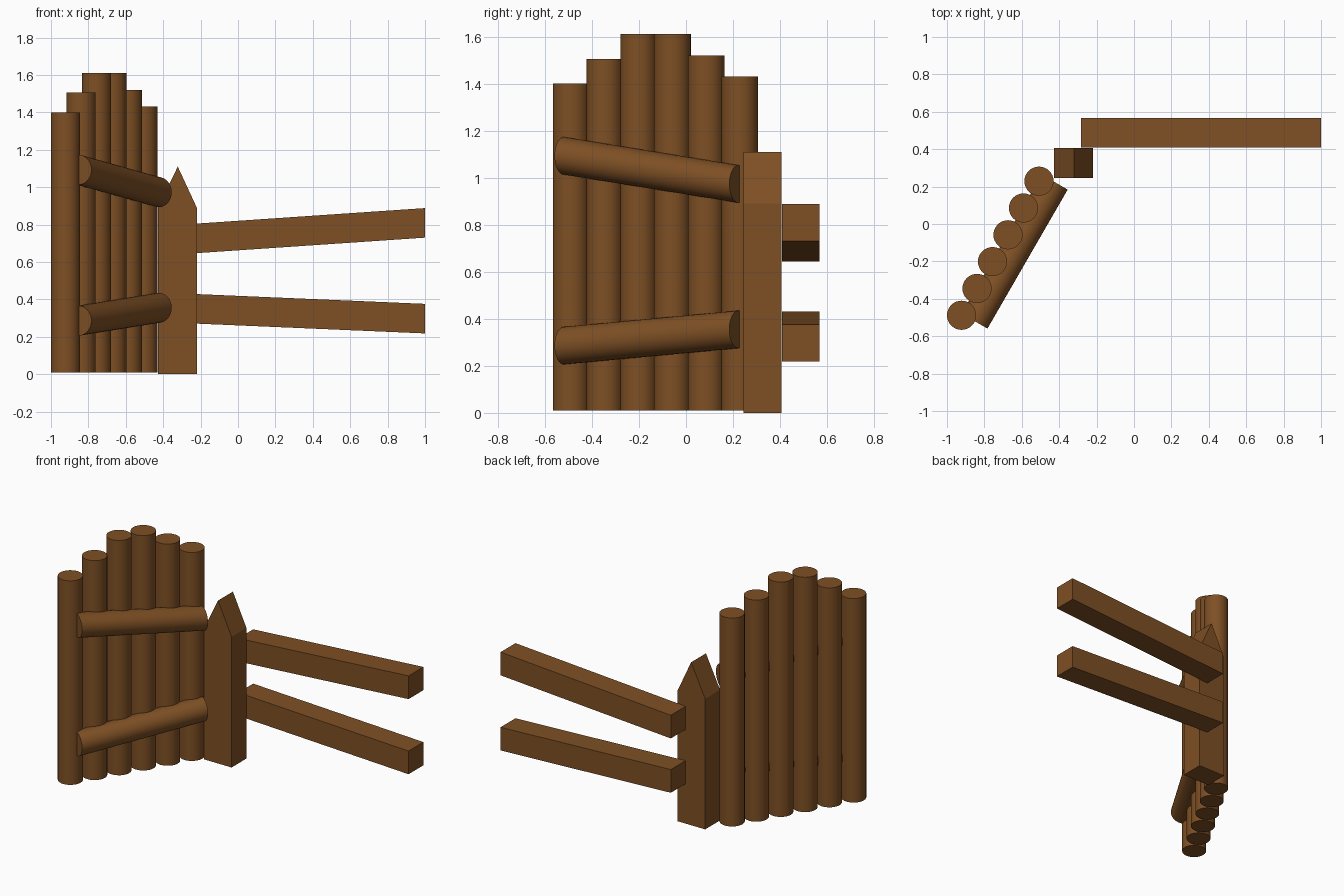
import bpy, bmesh, math
from mathutils import Vector

if "Cube" in bpy.data.objects:
    bpy.data.objects.remove(bpy.data.objects["Cube"])

wood = bpy.data.materials.new("brown wood")
wood.diffuse_color = (0.21, 0.08, 0.018, 1)
wood.use_nodes = True
wood.node_tree.nodes["Principled BSDF"].inputs["Base Color"].default_value = wood.diffuse_color


def loft(name, ring_a, ring_b, smooth=False):
    """Closed prism between two matching rings of points."""
    bm = bmesh.new()
    a = [bm.verts.new(p) for p in ring_a]
    b = [bm.verts.new(p) for p in ring_b]
    n = len(a)
    for i in range(n):
        j = (i + 1) % n
        bm.faces.new((a[i], a[j], b[j], b[i]))
    bm.faces.new(a[::-1])
    bm.faces.new(b)
    bmesh.ops.recalc_face_normals(bm, faces=bm.faces)
    mesh = bpy.data.meshes.new(name)
    bm.to_mesh(mesh)
    bm.free()
    mesh.materials.append(wood)
    ob = bpy.data.objects.new(name, mesh)
    bpy.context.collection.objects.link(ob)
    if smooth:
        bpy.ops.object.select_all(action='DESELECT')
        ob.select_set(True)
        bpy.context.view_layer.objects.active = ob
        bpy.ops.object.shade_smooth_by_angle(angle=math.radians(35))
    return ob


def circle(center, ax, ay, r, sides=32):
    return [center + r * (math.cos(t) * ax + math.sin(t) * ay)
            for t in (2 * math.pi * i / sides for i in range(sides))]


X, Y, Z = Vector((1, 0, 0)), Vector((0, 1, 0)), Vector((0, 0, 1))
along = Vector((0.5, math.sqrt(0.75), 0))     # direction of the open gate
out = Vector((math.sqrt(0.75), -0.5, 0))      # outward side of the gate

# gate: six upright round poles
first, last = Vector((-0.922, -0.488, 0.01)), Vector((-0.508, 0.229, 0.01))
for i, top in enumerate((1.40, 1.505, 1.61, 1.61, 1.52, 1.43)):
    c = first.lerp(last, i / 5)
    loft(f"gate_pole_{i + 1}", circle(c, X, Y, 0.078),
         circle(Vector((c.x, c.y, top)), X, Y, 0.078), True)

# gate: two slanted round braces, half sunk into the poles, ends cut upright
for name, z0, z1 in (("upper_brace", 1.093, 0.973), ("lower_brace", 0.286, 0.355)):
    ends = [along * u + out * -0.479 + Z * z for u, z in ((-0.876, z0), (-0.018, z1))]
    loft(name, *[circle(e, out, Z, 0.08) for e in ends], True)

# post with a gabled top
profile = ((-0.428, 0), (-0.22, 0), (-0.22, 0.89), (-0.322, 1.11), (-0.428, 0.89))
loft("fence_post", *[[(x, y, z) for x, z in profile] for y in (0.245, 0.405)])

# two slanted square fence rails with upright ends
for name, z0, z1 in (("upper_rail", 0.643, 0.73), ("lower_rail", 0.273, 0.218)):
    loft(name, *[[(x, 0.408, z), (x, 0.568, z), (x, 0.568, z + 0.158), (x, 0.408, z + 0.158)]
                 for x, z in ((-0.283, z0), (1.0, z1))])
